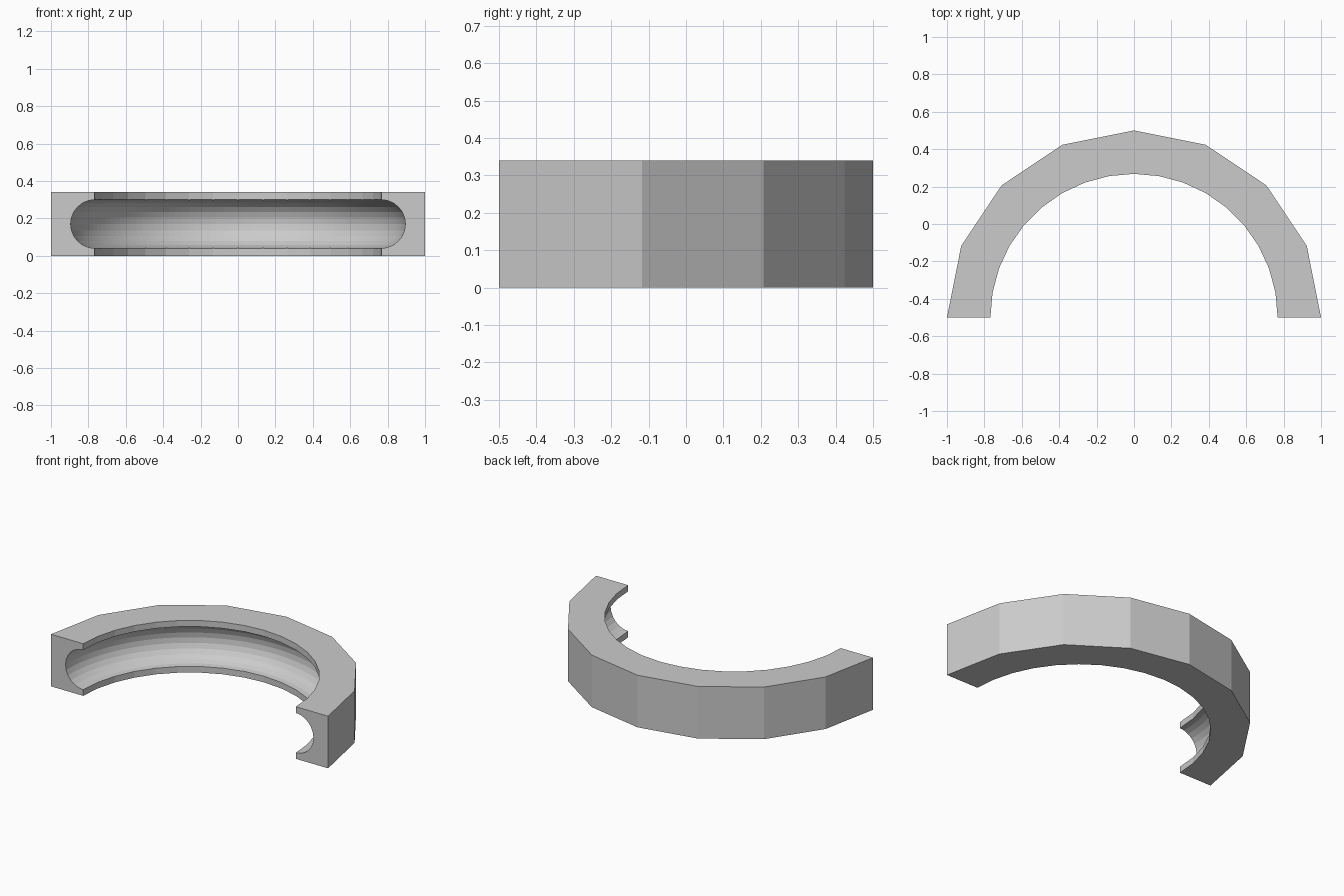
import bpy, bmesh
from math import sin, cos, pi

if "Cube" in bpy.data.objects:
    bpy.data.objects.remove(bpy.data.objects["Cube"])

CY, HEIGHT = -0.5, 0.34


def arc(radius, segments):
    """Half-circle of points around (0, CY), from +x to -x."""
    return [(radius * cos(pi * i / segments), CY + radius * sin(pi * i / segments), 0)
            for i in range(segments + 1)]


# Half ring: coarse outer polygon, finer inner polygon, extruded upward
bm = bmesh.new()
outline = arc(1.0, 8) + arc(0.768, 18)[::-1]
base = bm.faces.new([bm.verts.new(p) for p in outline])
top = bmesh.ops.extrude_face_region(bm, geom=[base], use_keep_orig=True)["geom"]
bmesh.ops.translate(bm, vec=(0, 0, HEIGHT),
                    verts=[g for g in top if isinstance(g, bmesh.types.BMVert)])
bmesh.ops.recalc_face_normals(bm, faces=bm.faces)
mesh = bpy.data.meshes.new("half_ring")
bm.to_mesh(mesh)
bm.free()
ring = bpy.data.objects.new("half_ring", mesh)
bpy.context.collection.objects.link(ring)

# Rounded groove cut into the inner wall
bpy.ops.mesh.primitive_torus_add(major_segments=144, minor_segments=24,
                                 major_radius=0.765, minor_radius=0.13,
                                 location=(0, CY, HEIGHT / 2))
cutter = bpy.context.object
cutter.name = "groove_cutter"
cutter.hide_render = True

cut = ring.modifiers.new("groove", 'BOOLEAN')
cut.operation = 'DIFFERENCE'
cut.solver = 'EXACT'
cut.object = cutter
bpy.ops.object.select_all(action='DESELECT')
ring.select_set(True)
bpy.context.view_layer.objects.active = ring
bpy.ops.object.modifier_apply(modifier=cut.name)
bpy.data.objects.remove(cutter)
